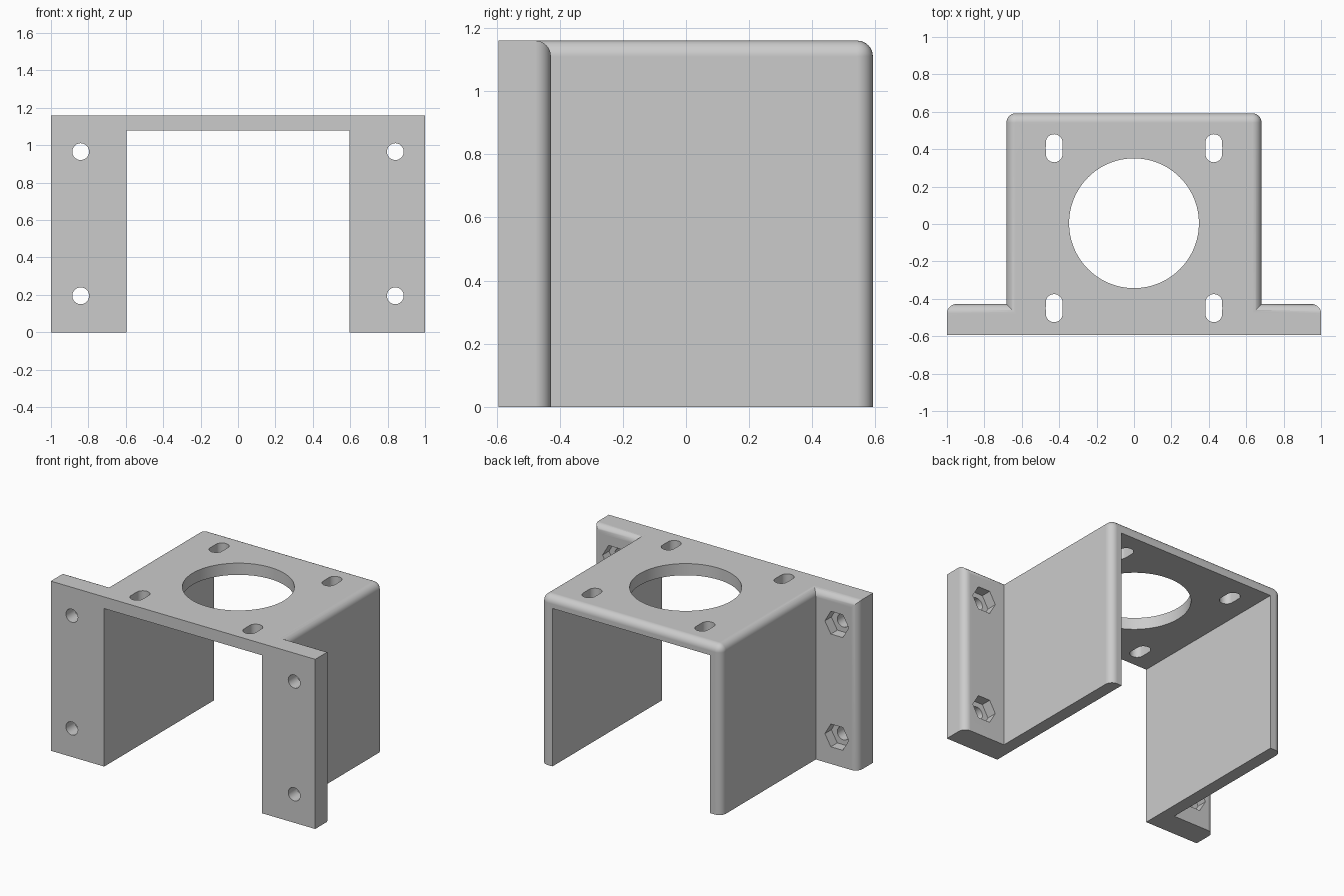
import bpy, bmesh, math
from mathutils import Matrix, Vector

cube = bpy.data.objects.get("Cube")
if cube:
    bpy.data.objects.remove(cube, do_unlink=True)

TOP, FRONT, BACK = 1.16, -0.594, 0.592
FLANGE_BACK, ROUND = -0.428, 0.05

grey = bpy.data.materials.new("plain grey")
grey.use_nodes = True
grey.diffuse_color = (0.6, 0.6, 0.6, 1)
grey.node_tree.nodes["Principled BSDF"].inputs["Base Color"].default_value = (0.6, 0.6, 0.6, 1)


def finish(name, bm):
    mesh = bpy.data.meshes.new(name)
    bm.to_mesh(mesh)
    bm.free()
    mesh.materials.append(grey)
    obj = bpy.data.objects.new(name, mesh)
    bpy.context.collection.objects.link(obj)
    return obj


def box(name, low, high, rounded=None):
    """Box between two corners; edges whose midpoint passes the rule are rounded."""
    low, high = Vector(low), Vector(high)
    bm = bmesh.new()
    place = Matrix.Translation((low + high) / 2) @ Matrix.Diagonal((*(high - low), 1))
    bmesh.ops.create_cube(bm, size=1, matrix=place)
    if rounded:
        edges = [e for e in bm.edges if rounded((e.verts[0].co + e.verts[1].co) / 2)]
        bmesh.ops.bevel(bm, geom=edges, offset=ROUND, segments=8, profile=0.5, affect='EDGES')
    return finish(name, bm)


def prism(name, centre, radius, depth, sides, axis='Z', stretch=0):
    """Round or hexagonal cutter; stretch pulls it into a slot along y."""
    bm = bmesh.new()
    bmesh.ops.create_cone(bm, cap_ends=True, segments=sides, radius1=radius,
                          radius2=radius, depth=depth)
    # a vertex points along x
    first = max(bm.verts, key=lambda v: v.co.x).co
    bmesh.ops.rotate(bm, verts=bm.verts, matrix=Matrix.Rotation(-math.atan2(first.y, first.x), 3, 'Z'))
    for v in bm.verts:
        if abs(v.co.y) > 1e-5:
            v.co.y += math.copysign(stretch, v.co.y)
    turn = Matrix.Rotation(math.pi / 2, 4, 'X') if axis == 'Y' else Matrix()
    bmesh.ops.transform(bm, verts=bm.verts, matrix=Matrix.Translation(centre) @ turn)
    return finish(name, bm)


def combine(target, tool, operation):
    mod = target.modifiers.new(operation.lower(), 'BOOLEAN')
    mod.operation, mod.solver, mod.object = operation, 'EXACT', tool
    bpy.context.view_layer.objects.active = target
    bpy.ops.object.modifier_apply(modifier=mod.name)
    bpy.data.objects.remove(tool, do_unlink=True)


# Mounting flange: back edges rounded at the top and both ends
bracket = box("motor_bracket", (-1, FRONT, 0), (1, FLANGE_BACK, TOP),
              lambda m: m.y > FLANGE_BACK - 0.01 and m.z > 0.01)

# Body: all outer edges rounded except at the open bottom and the flange
body = box("body", (-0.682, -0.54, 0), (0.682, BACK, TOP),
           lambda m: m.z > 0.01 and (m.z > TOP - 0.01 or m.y > 0) and m.y > -0.53)
combine(bracket, body, 'UNION')

# Open channel through the body
combine(bracket, box("channel", (-0.596, -1, -1), (0.596, 1, 1.08)), 'DIFFERENCE')

# Large round opening and four slots in the top plate
combine(bracket, prism("opening", (0, 0.004, TOP), 0.347, 0.5, 96), 'DIFFERENCE')
for x in (-0.427, 0.427):
    for y in (-0.45, 0.405):
        combine(bracket, prism("slot", (x, y, TOP), 0.045, 0.5, 32, stretch=0.03), 'DIFFERENCE')

# Bolt holes with hexagonal nut pockets behind them
for x in (-0.841, 0.841):
    for z in (0.195, 0.966):
        combine(bracket, prism("bolt_hole", (x, -0.5, z), 0.045, 0.6, 32, 'Y'), 'DIFFERENCE')
        combine(bracket, prism("nut_pocket", (x, FLANGE_BACK, z), 0.09, 0.14, 6, 'Y'), 'DIFFERENCE')

# Smooth the rounds and keep the flats flat
bpy.ops.object.select_all(action='DESELECT')
bracket.select_set(True)
bpy.context.view_layer.objects.active = bracket
bpy.ops.object.shade_smooth_by_angle(angle=math.radians(30))
weighted = bracket.modifiers.new("flat_faces", 'WEIGHTED_NORMAL')
weighted.keep_sharp = True
